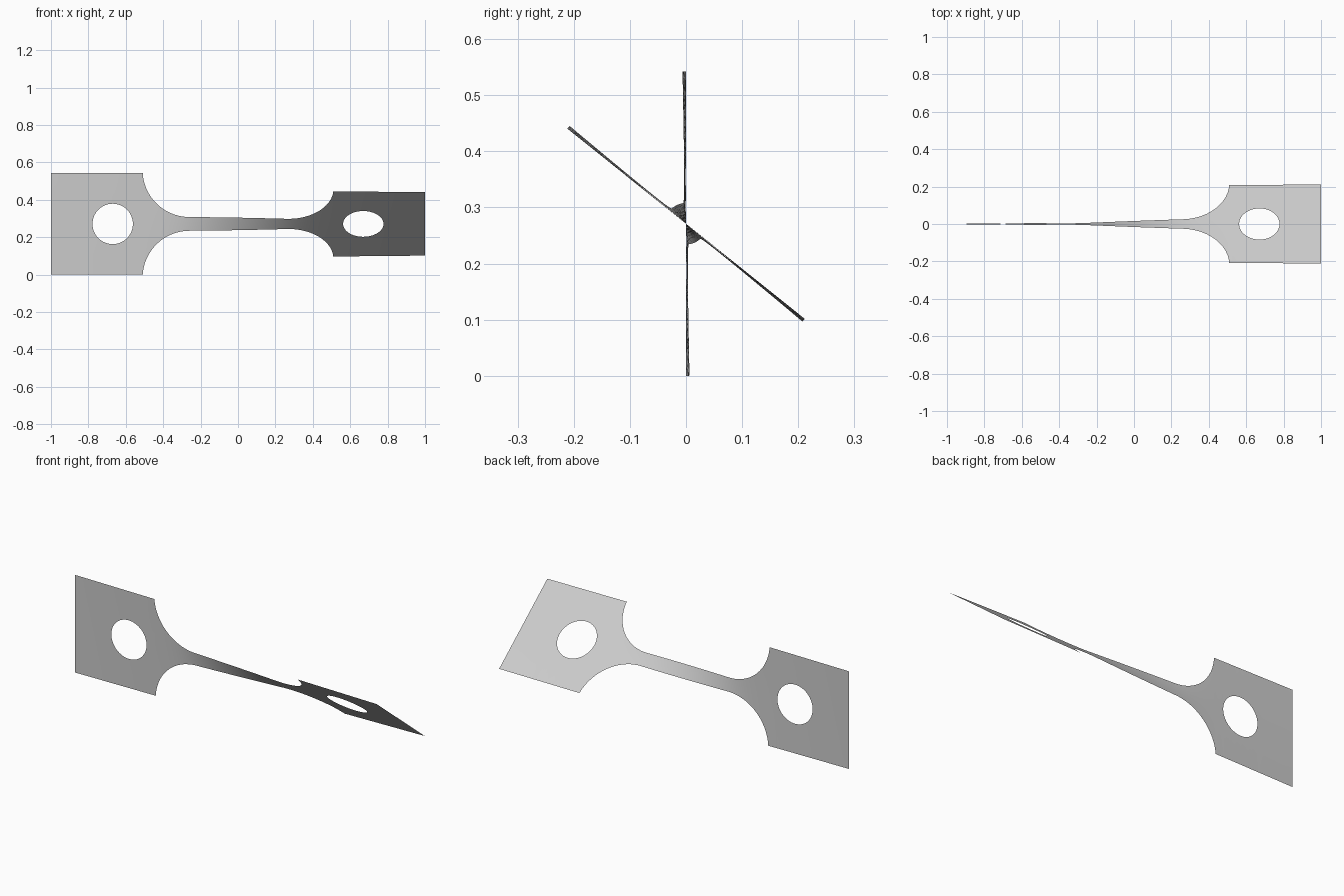
import bpy, bmesh, math
from mathutils import Matrix, Vector

cube = bpy.data.objects.get("Cube")
if cube:
    bpy.data.objects.remove(cube)

MID_Z = 0.271       # height of the long axis
PLATE = 0.271       # half width of the end plates
NECK = 0.037        # half width of the neck
FILLET_X, FILLET_R = 0.26, 0.25
SHOULDER = 0.509
HOLE_X, HOLE_R = 0.67, 0.108
TWIST = math.radians(51.3)
ROWS = 6


def half_width(x):
    """Outline: neck, round fillet, square plate."""
    x = abs(x)
    if x <= FILLET_X:
        return NECK
    if x >= SHOULDER:
        return PLATE
    d = x - FILLET_X
    return min(PLATE, NECK + FILLET_R - math.sqrt(max(0, FILLET_R ** 2 - d * d)))


def hole_half(x):
    d = abs(x) - HOLE_X
    return math.sqrt(max(0, HOLE_R ** 2 - d * d))


# Twist builds up fastest where the strip is narrow
STEPS = 1000
total, sums = 0, [0]
for i in range(STEPS):
    x = -1 + 2 * (i + 0.5) / STEPS
    total += half_width(x) ** -1.6
    sums.append(total)


def twist(x):
    return TWIST * sums[round((x + 1) / 2 * STEPS)] / total


# Stations along the right half, dense on curved edges, then mirrored
def spread(a, b, n):
    return [a + (b - a) * i / n for i in range(n)]


half = spread(0, FILLET_X, 12)
half += [FILLET_X + (SHOULDER - FILLET_X) * math.sin(math.pi / 2 * i / 20) for i in range(20)]
half += spread(SHOULDER, HOLE_X - HOLE_R, 3)
half += [HOLE_X - HOLE_R * math.cos(math.pi * i / 32) for i in range(32)]
half += spread(HOLE_X + HOLE_R, 1, 6) + [1]
stations = [-x for x in reversed(half[1:])] + half

# Loft an upper and a lower strip, which part around the holes
bm = bmesh.new()
for side in (-1, 1):
    columns = []
    for x in stations:
        turn = Matrix.Rotation(twist(x), 3, 'X')
        inner, outer = hole_half(x), half_width(x)
        column = []
        for k in range(ROWS + 1):
            v = side * (inner + (outer - inner) * k / ROWS)
            p = turn @ Vector((0, 0, v))
            column.append(bm.verts.new((x, p.y, p.z + MID_Z)))
        columns.append(column)
    for a, b in zip(columns, columns[1:]):
        for k in range(ROWS):
            quad = [a[k], b[k], b[k + 1], a[k + 1]]
            bm.faces.new(quad if side > 0 else quad[::-1])
bmesh.ops.remove_doubles(bm, verts=bm.verts, dist=0.00005)
for face in bm.faces:
    face.smooth = True

mesh = bpy.data.meshes.new("twisted_strip")
bm.to_mesh(mesh)
bm.free()

# Plain grey metal
grey = bpy.data.materials.new("grey")
grey.use_nodes = True
colour = (0.6, 0.6, 0.6, 1)
grey.diffuse_color = colour
grey.node_tree.nodes["Principled BSDF"].inputs["Base Color"].default_value = colour
mesh.materials.append(grey)

strip = bpy.data.objects.new("twisted_strip", mesh)
bpy.context.collection.objects.link(strip)
